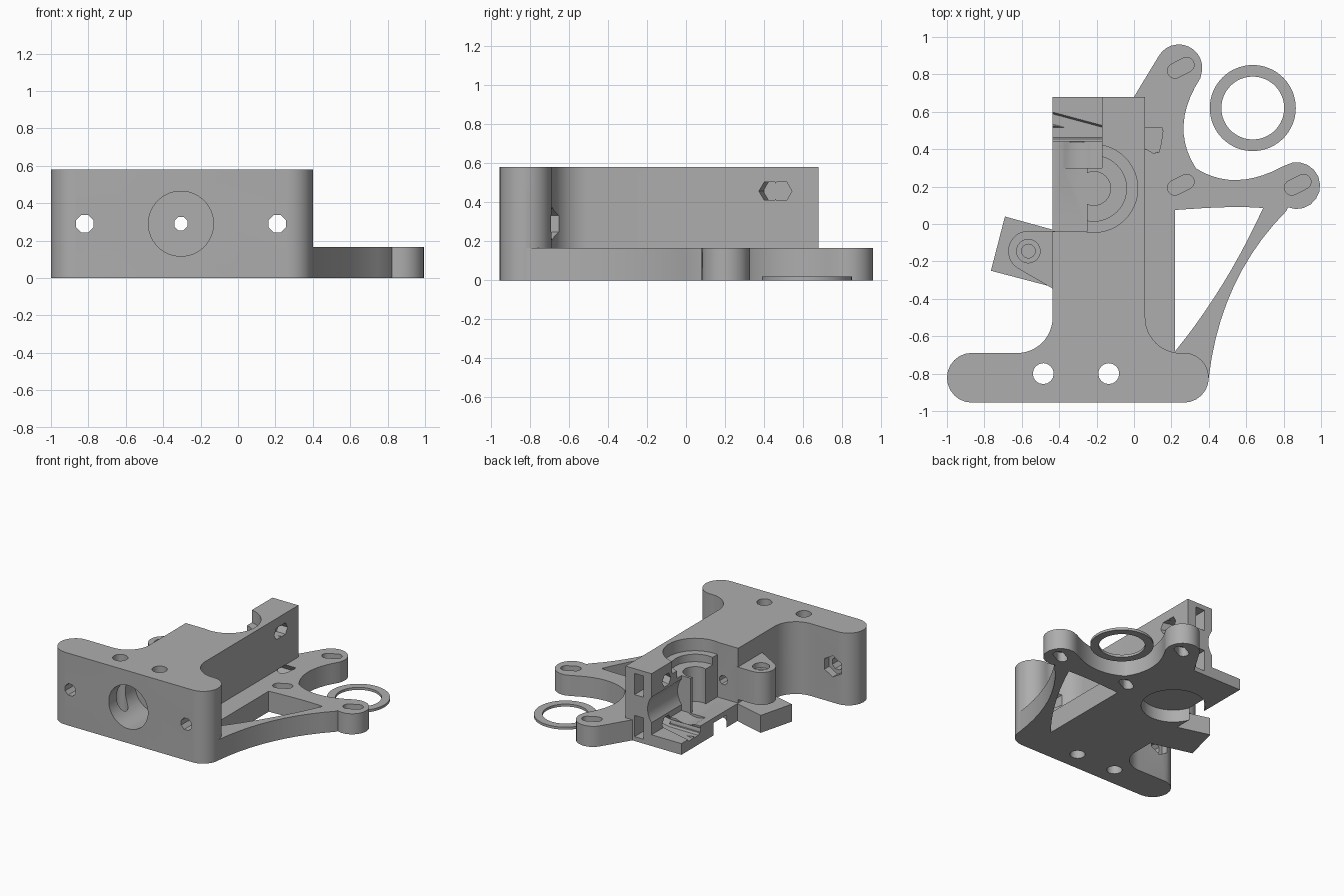
import bpy, bmesh, math
from mathutils import Matrix, Vector

old = bpy.data.objects.get("Cube")
if old:
    bpy.data.objects.remove(old, do_unlink=True)

grey = bpy.data.materials.new("plain grey")
grey.use_nodes = True
grey.diffuse_color = (0.42, 0.42, 0.42, 1)
grey.node_tree.nodes["Principled BSDF"].inputs["Base Color"].default_value = grey.diffuse_color


def arc(cx, cy, r, a, b, n=12):
    """Points on an arc from angle a to b in degrees."""
    step = math.radians(b - a) / n
    return [(cx + r * math.cos(math.radians(a) + i * step),
             cy + r * math.sin(math.radians(a) + i * step)) for i in range(n + 1)]


def bend(a, m, b, n=10):
    """Curve from a to b passing through m at its middle."""
    a, m, b = Vector(a), Vector(m), Vector(b)
    c = 2 * m - (a + b) / 2
    return [tuple(a * (1 - t) ** 2 + c * 2 * t * (1 - t) + b * t * t)
            for t in [i / n for i in range(n + 1)]]


def prism(name, pts, z0, z1, matrix=None):
    """Outline extruded from z0 to z1."""
    bm = bmesh.new()
    face = bm.faces.new([bm.verts.new((x, y, z0)) for x, y in pts])
    top = bmesh.ops.extrude_face_region(bm, geom=[face])["geom"]
    bmesh.ops.translate(bm, vec=(0, 0, z1 - z0),
                        verts=[v for v in top if isinstance(v, bmesh.types.BMVert)])
    bmesh.ops.recalc_face_normals(bm, faces=bm.faces)
    if matrix:
        bm.transform(matrix)
    mesh = bpy.data.meshes.new(name)
    bm.to_mesh(mesh)
    bm.free()
    mesh.materials.append(grey)
    ob = bpy.data.objects.new(name, mesh)
    bpy.context.collection.objects.link(ob)
    return ob


def disc(x, y, r, z0, z1, n=40):
    return prism("disc", arc(x, y, r, 0, 360, n)[:-1], z0, z1)


def box(x0, x1, y0, y1, z0, z1):
    return prism("box", [(x0, y0), (x1, y0), (x1, y1), (x0, y1)], z0, z1)


def rod_y(x, z, r, y0, y1, n):
    turn = Matrix.Translation((x, 0, z)) @ Matrix.Rotation(math.pi / 2, 4, 'X')
    return prism("rod", arc(0, 0, r, 180 / n, 360 + 180 / n, n)[:-1], -y1, -y0, turn)


def rod_x(x, y, z, r, length, tilt):
    turn = (Matrix.Translation((x, y, z)) @ Matrix.Rotation(math.radians(tilt), 4, 'Z')
            @ Matrix.Rotation(math.pi / 2, 4, 'Y'))
    return prism("rod", arc(0, 0, r, 30, 390, 6)[:-1], -length, length, turn)


def slot(x, y, z0, z1):
    pts = arc(0.035, 0, 0.04, -90, 90) + arc(-0.035, 0, 0.04, 90, 270)
    turn = Matrix.Translation((x, y, 0)) @ Matrix.Rotation(math.radians(27), 4, 'Z')
    return prism("slot", pts, z0, z1, turn)


def combine(target, tool, operation='DIFFERENCE'):
    mod = target.modifiers.new("combine", 'BOOLEAN')
    mod.operation, mod.solver, mod.object = operation, 'EXACT', tool
    bpy.context.view_layer.update()
    mesh = bpy.data.meshes.new_from_object(
        target.evaluated_get(bpy.context.evaluated_depsgraph_get()))
    target.modifiers.clear()
    target.data = mesh
    bpy.data.objects.remove(tool, do_unlink=True)


# Front flange with the main body growing out of it through fillets
body = prism("extruder_body",
             arc(-0.867, -0.822, 0.133, 90, 270) + arc(0.267, -0.822, 0.133, -90, 90)
             + arc(0.25, -0.5, 0.19, 270, 180) + [(0.06, 0.68), (-0.435, 0.68)]
             + arc(-0.625, -0.5, 0.19, 0, -90), 0, 0.58)

# Recesses in the body for the bearing, gear and idler
combine(body, box(-0.6, -0.17, 0.44, 0.8, 0.09, 0.7))
combine(body, box(-0.6, -0.25, -0.04, 0.45, 0.14, 0.7))
combine(body, box(-0.3, -0.17, 0.3, 0.45, 0.14, 0.7))
combine(body, rod_y(-0.305, 0.29, 0.17, 0.3, 0.8, 40))
for r, z0, z1 in ((0.235, 0.48, 0.7), (0.175, 0.42, 0.5), (0.09, 0.14, 0.45), (0.235, -0.1, 0.1)):
    combine(body, disc(-0.215, 0.19, r, z0, z1, 48))

# Hot end socket, filament path and flange bolt holes
combine(body, rod_y(-0.305, 0.29, 0.174, -1.1, -0.62, 40))
combine(body, rod_y(-0.305, 0.29, 0.038, -0.7, 0.3, 8))
for x in (-0.82, 0.21):
    combine(body, rod_y(x, 0.29, 0.05, -1.1, -0.4, 8))
    combine(body, rod_y(x, 0.29, 0.085, -0.75, -0.4, 6))
for x in (-0.485, -0.135):
    combine(body, disc(x, -0.8, 0.056, -0.1, 0.7, 16))

# Motor mounting arms
arms = prism("arms",
             [(-0.02, -0.75), (-0.02, 0.645), (0.0, 0.68)]
             + arc(0.24, 0.835, 0.125, 152, -20)
             + bend((0.355, 0.78), (0.265, 0.53), (0.33, 0.3))
             + bend((0.335, 0.295), (0.55, 0.235), (0.79, 0.305))
             + arc(0.87, 0.205, 0.125, 120, -112)
             + bend((0.815, 0.07), (0.535, -0.33), (0.4, -0.82)) + [(0.2, -0.85)], 0, 0.165)
combine(arms, prism("window", [(0.22, 0.075)]
                    + bend((0.22, -0.68), (0.475, -0.32), (0.69, 0.085))
                    + bend((0.69, 0.085), (0.5, 0.09), (0.23, 0.075))[1:-1], -0.1, 0.3))
for x, y in ((0.25, 0.835), (0.25, 0.21), (0.875, 0.21)):
    combine(arms, slot(x, y, 0.09, 0.3))
    combine(arms, slot(x, y, -0.1, 0.075))
combine(arms, prism("notch", [(0.03, 0.52), (0.155, 0.5), (0.145, 0.43), (0.11, 0.375),
                              (0.03, 0.42)], 0.07, 0.3))
combine(arms, disc(-0.215, 0.19, 0.235, -0.1, 0.7, 48))
combine(body, arms, 'UNION')

# Idler bolt holes and their nut slots
for z in (0.457, 0.12):
    for tilt in (0, -15):
        combine(body, rod_x(-0.17, 0.49, z, 0.053, 0.32, tilt))
    combine(body, box(-0.1, -0.02, 0.4, 0.8, z - 0.085, z + 0.085))

# Idler pivot: low tilted block with a hinge lug above
combine(body, prism("pivot_block", [(-0.765, -0.25), (-0.46, -0.33), (-0.4, -0.34),
                                    (-0.4, -0.04), (-0.69, 0.04)], 0, 0.14), 'UNION')
lug = prism("lug", arc(-0.565, -0.145, 0.108, 90, 240)
            + [(-0.435, -0.345), (-0.38, -0.345), (-0.38, -0.045), (-0.435, -0.037)], 0.17, 0.43)
combine(lug, disc(-0.565, -0.145, 0.037, 0.1, 0.5, 16))
combine(lug, disc(-0.565, -0.145, 0.063, 0.39, 0.5, 24))
combine(body, lug, 'UNION')

# Loose spacer ring
ring = disc(0.635, 0.62, 0.23, 0, 0.02, 64)
ring.name = "spacer_ring"
combine(ring, disc(0.635, 0.62, 0.168, -0.1, 0.1, 64))

for ob in (body, ring):
    bpy.ops.object.select_all(action='DESELECT')
    ob.select_set(True)
    bpy.context.view_layer.objects.active = ob
    bpy.ops.object.shade_smooth_by_angle(angle=math.radians(30))
